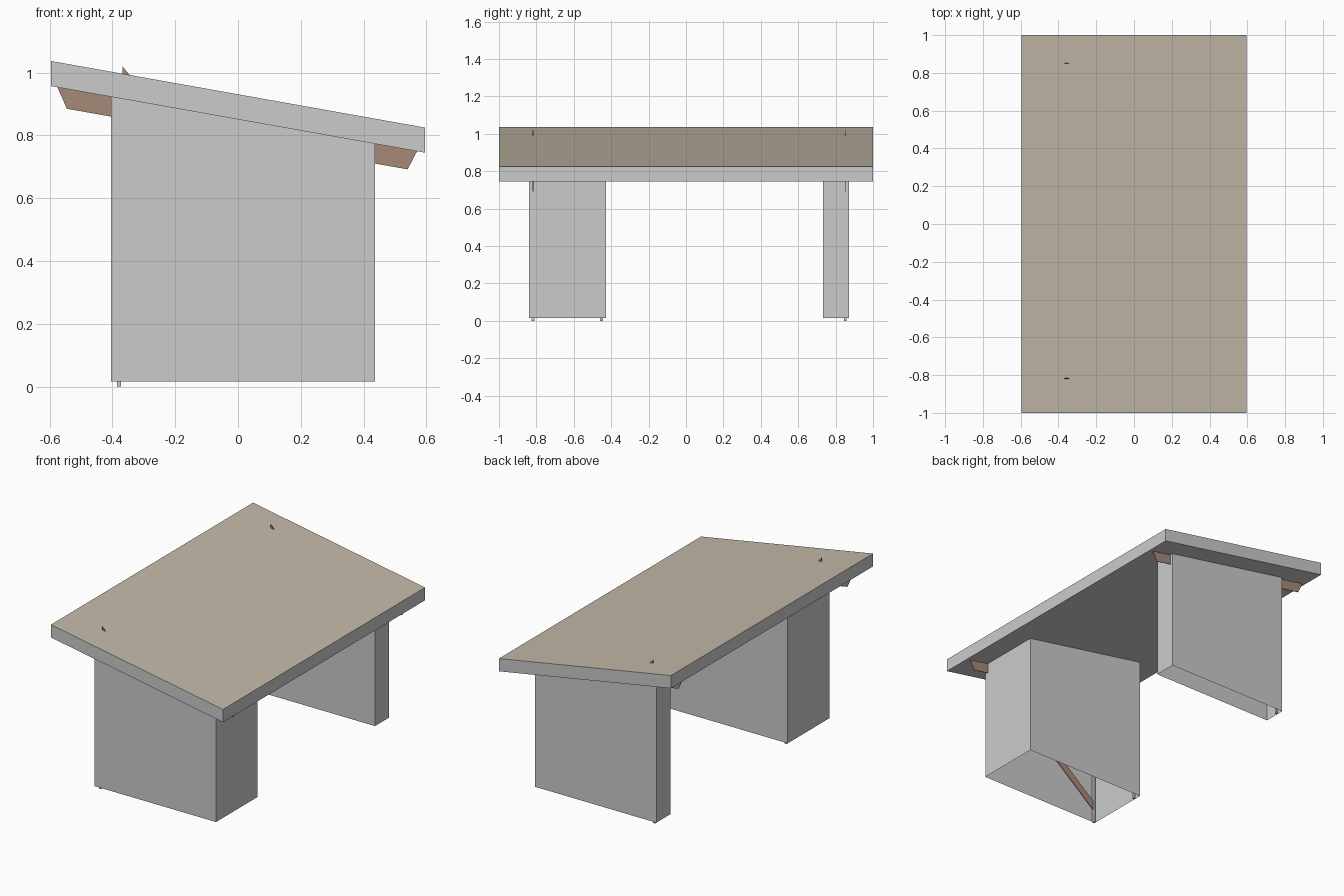
import bpy, bmesh

if "Cube" in bpy.data.objects:
    bpy.data.objects.remove(bpy.data.objects["Cube"])


def material(name, rgb):
    m = bpy.data.materials.new(name)
    m.diffuse_color = (*rgb, 1)
    m.use_nodes = True
    m.node_tree.nodes["Principled BSDF"].inputs["Base Color"].default_value = m.diffuse_color
    return m


BROWN = material("brown_wood", (0.38, 0.25, 0.19))
BEIGE = material("beige_surface", (0.55, 0.49, 0.39))
GREY = material("plain_grey", (0.8, 0.8, 0.8))


def under(x):
    """Height of the sloping underside of the top."""
    return 0.851 - 0.178 * x


def slab(name, profile, y0, y1, mats=(), open_ends=False, top_mat=None):
    """Extrude an x-z profile along y; optionally drop the top and bottom faces."""
    bm = bmesh.new()
    a = [bm.verts.new((x, y0, z)) for x, z in profile]
    b = [bm.verts.new((x, y1, z)) for x, z in profile]
    n = len(profile)
    bm.faces.new(a)
    bm.faces.new(b[::-1])
    for i in range(n):
        j = (i + 1) % n
        bm.faces.new((a[j], a[i], b[i], b[j]))
    bmesh.ops.recalc_face_normals(bm, faces=bm.faces)
    if open_ends:
        ends = [f for f in bm.faces if abs(f.normal.z) > 0.7]
        bmesh.ops.delete(bm, geom=ends, context='FACES')
    if top_mat is not None:
        for f in bm.faces:
            if f.normal.z > 0.7:
                f.material_index = top_mat
    me = bpy.data.meshes.new(name)
    bm.to_mesh(me)
    bm.free()
    for m in mats:
        me.materials.append(m)
    ob = bpy.data.objects.new(name, me)
    bpy.context.collection.objects.link(ob)
    return ob


# Sloping top with vertical edges and a beige upper face
H = 0.596
slab("sloping_top", [(-H, under(-H)), (H, under(H)), (H, under(H) + 0.08), (-H, under(-H) + 0.08)],
     -1, 1, (GREY, BEIGE), top_mat=1)

# Pedestals: hollow shells, open underneath
XL, XR, Z0 = -0.405, 0.436, 0.016
for side, y0, y1 in (("front", -0.84, -0.428), ("back", 0.733, 0.872)):
    slab(side + "_pedestal", [(XL, Z0), (XR, Z0), (XR, under(XR)), (XL, under(XL))],
         y0, y1, open_ends=True)

# Slim posts inside the pedestals, their ends showing as feet
for name, y in (("front_outer", -0.818), ("front_inner", -0.452), ("back", 0.851)):
    x0, x1 = -0.386, -0.372
    slab(name + "_post", [(x0, 0), (x1, 0), (x1, under(x1)), (x0, under(x0))],
         y - 0.007, y + 0.007)

# Thin brown rail and crossed braces in each pedestal
T = 0.0015
for side, y in (("front", -0.818), ("back", 0.851)):
    slab(side + "_rail", [(-0.575, under(-0.575)), (-0.545, 0.885), (0.54, 0.692), (0.57, under(0.57))],
         y - T, y + T, (BROWN,))
    slab(side + "_falling_brace", [(-0.368, 1.02), (-0.368, 0.95), (0.395, 0.05), (0.395, 0.11)],
         y - T, y + T, (BROWN,))
    slab(side + "_rising_brace", [(-0.37, 0.085), (0.395, 0.71), (0.395, 0.77), (-0.37, 0.145)],
         y - T, y + T, (BROWN,))
